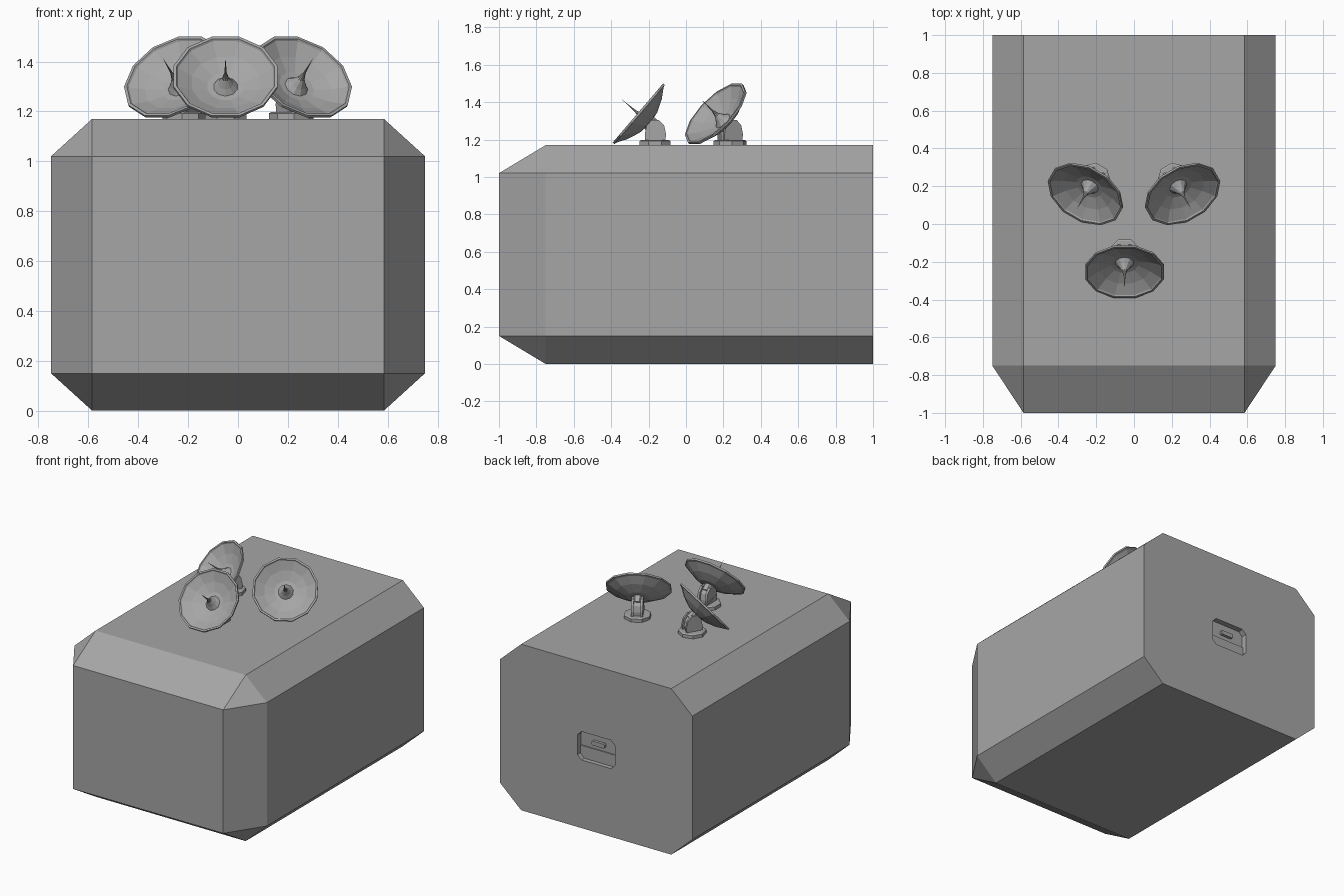
import bpy, bmesh, math
from mathutils import Matrix, Vector

cube = bpy.data.objects.get("Cube")
if cube:
    bpy.data.objects.remove(cube, do_unlink=True)

grey = bpy.data.materials.new("plain_grey")
grey.use_nodes = True
grey.diffuse_color = (0.38, 0.38, 0.38, 1)
grey.node_tree.nodes["Principled BSDF"].inputs["Base Color"].default_value = (0.38, 0.38, 0.38, 1)


def finish(bm, name, matrix=Matrix()):
    bmesh.ops.recalc_face_normals(bm, faces=bm.faces)
    bm.transform(matrix)
    mesh = bpy.data.meshes.new(name)
    bm.to_mesh(mesh)
    bm.free()
    mesh.materials.append(grey)
    obj = bpy.data.objects.new(name, mesh)
    bpy.context.collection.objects.link(obj)
    return obj


def lathe(name, profile, sides, matrix):
    """Spin (radius, height) points about z; zero radius makes a pole."""
    bm = bmesh.new()
    rings = []
    for r, z in profile:
        count = sides if r > 0 else 1
        angles = [(i + 0.5) * math.tau / sides for i in range(count)]
        rings.append([bm.verts.new((r * math.cos(a), r * math.sin(a), z)) for a in angles])
    for a, b in zip(rings, rings[1:]):
        for i in range(sides):
            j = (i + 1) % sides
            quad = [a[i % len(a)], a[j % len(a)], b[j % len(b)], b[i % len(b)]]
            bm.faces.new(list(dict.fromkeys(quad)))
    return finish(bm, name, matrix)


def prism(name, outline, depth, matrix):
    """Extrude an (x, y) outline along z, centred on z = 0."""
    bm = bmesh.new()
    face = bm.faces.new([bm.verts.new((x, y, -depth / 2)) for x, y in outline])
    out = bmesh.ops.extrude_face_region(bm, geom=[face])
    moved = [v for v in out["geom"] if isinstance(v, bmesh.types.BMVert)]
    bmesh.ops.translate(bm, verts=moved, vec=(0, 0, depth))
    return finish(bm, name, matrix)


def clipped(w, h, c):
    """Rectangle outline with clipped corners."""
    return [(w - c, -h), (w, c - h), (w, h - c), (w - c, h),
            (c - w, h), (-w, h - c), (-w, c - h), (c - w, -h)]


# Main body: chamfered block, flat at the back
bm = bmesh.new()
for sx in (-1, 1):
    for z_in, z_out in ((0.15, 0.0), (1.02, 1.17)):
        for p in ((0.585, -1, z_in), (0.585, -0.75, z_out), (0.75, -0.75, z_in),
                  (0.585, 1, z_out), (0.75, 1, z_in)):
            bm.verts.new((sx * p[0], p[1], p[2]))
bmesh.ops.convex_hull(bm, input=bm.verts[:])
bmesh.ops.dissolve_limit(bm, angle_limit=0.01, verts=bm.verts[:], edges=bm.edges[:])
body = finish(bm, "body")

# Recessed hatch in the back face
stand = Matrix.Rotation(math.radians(90), 4, "X")
cutter = prism("hatch_cutter", clipped(0.145, 0.1, 0.03), 0.08,
               Matrix.Translation((0, 1, 0.58)) @ stand)
cutter.hide_render = True
cutter.hide_viewport = True
cut = body.modifiers.new("hatch_recess", "BOOLEAN")
cut.operation = "DIFFERENCE"
cut.solver = "EXACT"
cut.object = cutter
lower = [(x, min(y, -0.015)) for x, y in clipped(0.145, 0.1, 0.03)]
lower = list(dict.fromkeys([p for p in lower if p[1] < -0.014]))
prism("hatch_lower_plate", lower, 0.008, Matrix.Translation((0, 0.964, 0.58)) @ stand)
prism("hatch_handle", clipped(0.05, 0.015, 0.007), 0.02,
      Matrix.Translation((0, 0.97, 0.61)) @ stand)

# Dish parts
DISH = [(0, -0.075), (0.075, -0.066), (0.145, -0.039), (0.2, -0.006), (0.215, -0.002),
        (0.215, 0.01), (0.203, 0.01), (0.198, 0.002), (0.14, -0.03), (0.075, -0.053), (0, -0.06)]
FEED = [(0, -0.058), (0.05, -0.056), (0.032, -0.035), (0.014, -0.005), (0.005, 0.03), (0, 0.125)]
FOOT = [(0, 0), (0.09, 0), (0.09, 0.022), (0.08, 0.027), (0, 0.027)]
CHEEK = [(-0.055, 0.02), (0.055, 0.02), (0.058, 0.06), (0.048, 0.105), (0.02, 0.135),
         (-0.025, 0.135), (-0.045, 0.11), (-0.055, 0.06)]
side_on = Matrix(((0, 0, 1, 0), (1, 0, 0, 0), (0, 1, 0, 0), (0, 0, 0, 1)))
tilt = Matrix.Translation((0, -0.085, 0.165)) @ Matrix.Rotation(math.radians(49.5), 4, "X")

# Three dishes on the roof, the rear pair turned outwards
for label, x, y, turn in (("front", -0.05, -0.165, 0), ("rear_left", 0.213, 0.235, 30),
                          ("rear_right", -0.213, 0.235, -30)):
    place = Matrix.Translation((x, y, 1.17)) @ Matrix.Rotation(math.radians(turn), 4, "Z")
    lathe(label + "_dish", DISH, 12, place @ tilt)
    lathe(label + "_feed", FEED, 10, place @ tilt)
    lathe(label + "_foot", FOOT, 8, place)
    for s in (-1, 1):
        prism(label + "_cheek", CHEEK, 0.016, place @ Matrix.Translation((s * 0.03, 0, 0)) @ side_on)
    # Central arm joining the mount to the dish back
    arm = [(px * 0.8, pz * 0.88) for px, pz in CHEEK]
    prism(label + "_arm", arm, 0.044, place @ side_on)
    prism(label + "_collar", clipped(0.025, 0.04, 0.01), 0.05,
          place @ tilt @ Matrix.Translation((0, 0, -0.09)))
